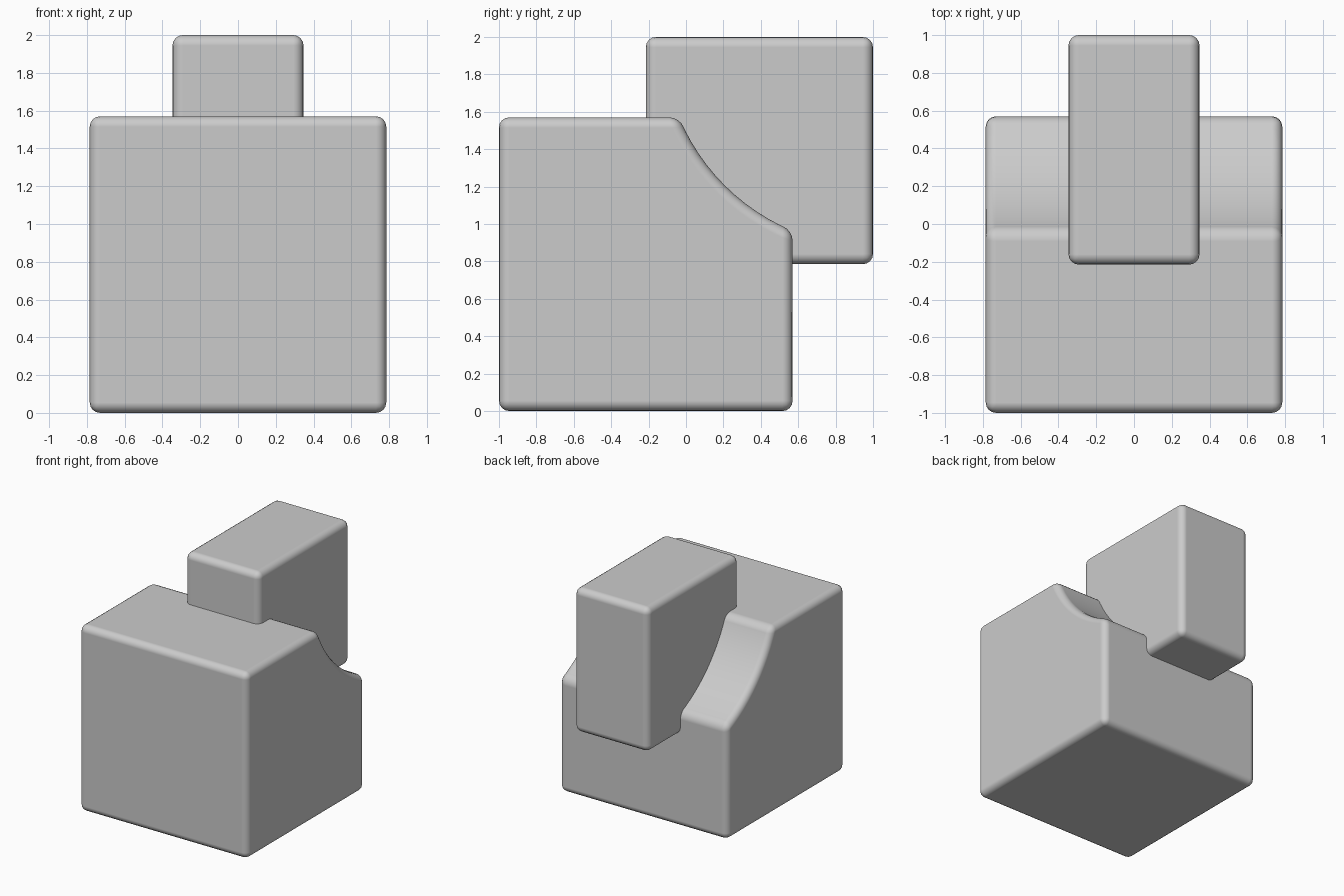
import bpy, bmesh, math

if "Cube" in bpy.data.objects:
    bpy.data.objects.remove(bpy.data.objects["Cube"])

BEVEL = 0.055


def extruded(name, profile, half_width):
    """Extrude a (y, z) profile along x, then round its sharp edges."""
    bm = bmesh.new()
    face = bm.faces.new([bm.verts.new((-half_width, y, z)) for y, z in profile])
    ext = bmesh.ops.extrude_face_region(bm, geom=[face])
    verts = [v for v in ext["geom"] if isinstance(v, bmesh.types.BMVert)]
    bmesh.ops.translate(bm, verts=verts, vec=(2 * half_width, 0, 0))
    bmesh.ops.recalc_face_normals(bm, faces=bm.faces)
    mesh = bpy.data.meshes.new(name)
    bm.to_mesh(mesh)
    bm.free()
    obj = bpy.data.objects.new(name, mesh)
    bpy.context.collection.objects.link(obj)
    mod = obj.modifiers.new("rounding", "BEVEL")
    mod.width = BEVEL
    mod.segments = 4
    mod.limit_method = "ANGLE"
    mod.angle_limit = math.radians(30)
    mod.use_clamp_overlap = False
    mod.harden_normals = True
    for p in mesh.polygons:
        p.use_smooth = True
    return obj


# Large block with a concave scoop along its upper back edge
TOP, BACK = 1.57, 0.57
cy, cz, radius = 1.0, 2.0, 1.122
a0 = math.pi + math.asin((cz - TOP) / radius)
a1 = 1.5 * math.pi - math.asin((cy - BACK) / radius)
steps = 12
scoop = [(cy + radius * math.cos(a0 + (a1 - a0) * i / steps),
          cz + radius * math.sin(a0 + (a1 - a0) * i / steps))
         for i in range(steps + 1)]
extruded("main_block", [(BACK, 0), (-1, 0), (-1, TOP)] + scoop, 0.785)

# Narrow block set into the scoop
extruded("upper_block", [(-0.215, 0.785), (1, 0.785), (1, 2), (-0.215, 2)], 0.347)
